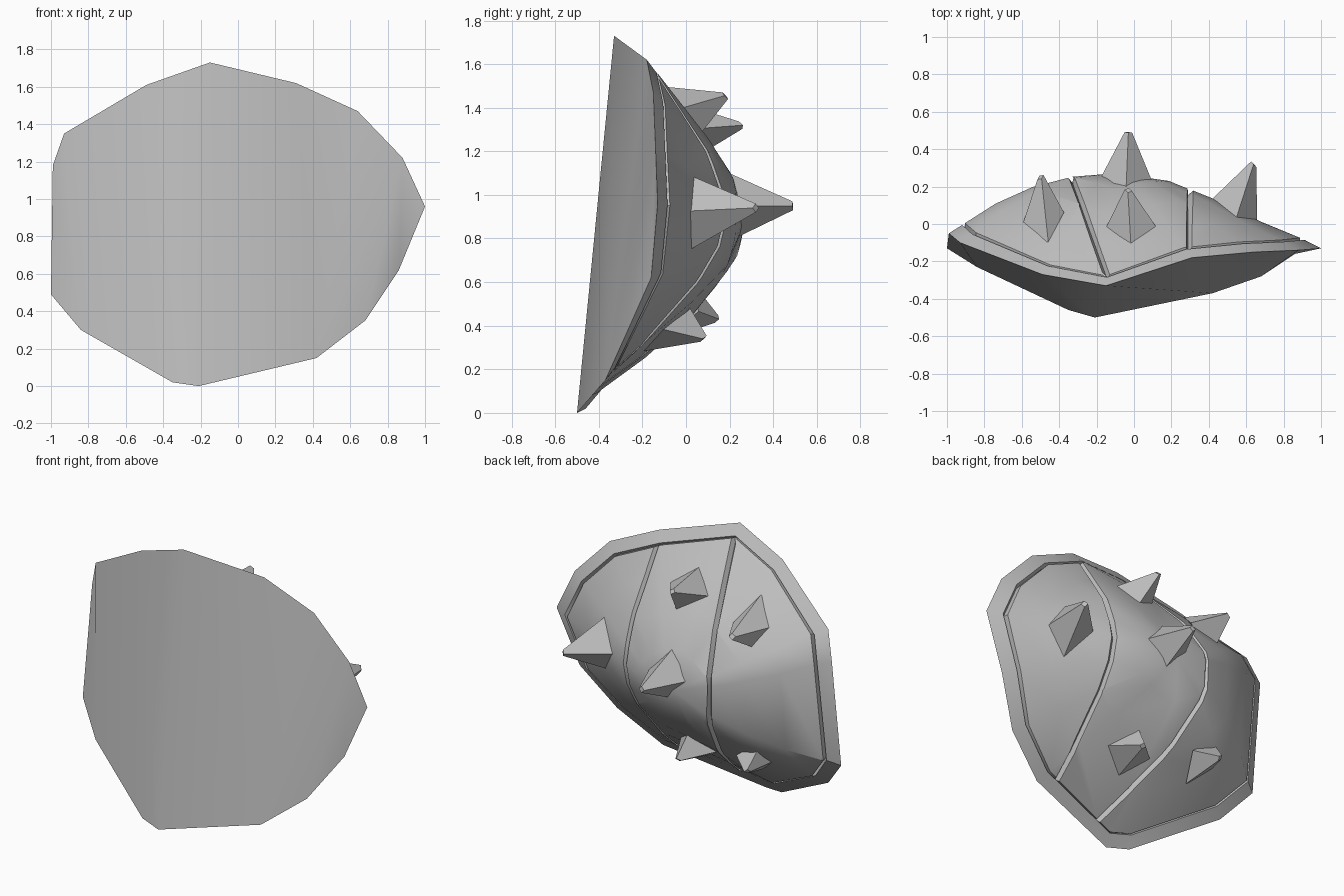
import bpy, bmesh, math
from mathutils import Vector

if "Cube" in bpy.data.objects:
    bpy.data.objects.remove(bpy.data.objects["Cube"], do_unlink=True)

grey = bpy.data.materials.new("plain_grey")
grey.use_nodes = True
grey.diffuse_color = (0.52, 0.52, 0.52, 1)
grey.node_tree.nodes["Principled BSDF"].inputs["Base Color"].default_value = (0.52, 0.52, 0.52, 1)


def finish(bm, name, smooth):
    bmesh.ops.recalc_face_normals(bm, faces=bm.faces)
    mesh = bpy.data.meshes.new(name)
    bm.to_mesh(mesh)
    bm.free()
    mesh.materials.append(grey)
    obj = bpy.data.objects.new(name, mesh)
    bpy.context.collection.objects.link(obj)
    if smooth:
        bpy.ops.object.select_all(action='DESELECT')
        obj.select_set(True)
        bpy.context.view_layer.objects.active = obj
        bpy.ops.object.shade_smooth_by_angle(angle=math.radians(smooth))


# Outline of the plate: matching upper and lower chains, joined by a point at +x
upper = [(-0.99, -0.05, 1.18), (-0.93, -0.10, 1.35), (-0.49, -0.27, 1.61), (-0.15, -0.33, 1.73),
         (0.31, -0.18, 1.62), (0.64, -0.15, 1.47), (0.88, -0.14, 1.22)]
lower = [(-1.0, -0.13, 0.49), (-0.84, -0.23, 0.30), (-0.35, -0.46, 0.02), (-0.21, -0.50, 0.0),
         (0.42, -0.37, 0.15), (0.68, -0.28, 0.35), (0.86, -0.16, 0.62)]
tip = (1.0, -0.13, 0.96)
outline = [Vector(p) for p in upper + [tip] + lower[::-1]]
centre = Vector((-0.1, 0.24, 0.88))
n = len(outline)


# Copy of the outline pulled inwards and moved backwards
def inset_outline(amount, back):
    points = [p.lerp(centre, amount) for p in outline]
    for p, q in zip(outline, points):
        q.y = p.y + back
    return points


crest = inset_outline(0.08, 0.045)
floor = inset_outline(0.10, 0.02)


# Bulge of the shell: fuller on the -x side, straighter on the +x side
def shell_point(p, s):
    d = Vector((p.x - centre.x, p.z - centre.z)).normalized().x
    power = 1.5 + d * (0.5 - s) if d > 0 else 1.5 - 0.7 * d
    q = centre.lerp(p, s)
    q.y = p.y + (centre.y - p.y) * (1 - s ** power)
    return q


def bridge(bm, a, b):
    for i in range(n):
        j = (i + 1) % n
        bm.faces.new((a[i], a[j], b[j], b[i]))


# Curved front sheet, sloping rim and the rim's inner wall
bm = bmesh.new()
outer_v, crest_v, floor_v = ([bm.verts.new(p) for p in ring] for ring in (outline, crest, floor))
for i in range(4):
    bm.faces.new((outer_v[i], outer_v[i + 1], outer_v[n - 2 - i], outer_v[n - 1 - i]))
for tri in ((4, 5, 10), (5, 6, 10), (6, 9, 10), (6, 8, 9), (6, 7, 8)):
    bm.faces.new([outer_v[k] for k in tri])
bridge(bm, outer_v, crest_v)
bridge(bm, crest_v, floor_v)
finish(bm, "front_sheet_and_rim", 35)

# Domed back shell made of rings
bm = bmesh.new()
rings = [[bm.verts.new(shell_point(p, s)) for p in floor] for s in (1, 0.78, 0.54, 0.28)]
peak = bm.verts.new(centre)
for a, b in zip(rings, rings[1:]):
    bridge(bm, a, b)
for i in range(n):
    bm.faces.new((rings[-1][i], rings[-1][(i + 1) % n], peak))

# Two cuts divide the shell into three panels
for co, no in (((-0.25, 0, 0), (1, 0.36, 0)), ((0.29, 0, 0), (1, 0, 0))):
    cut = bmesh.ops.bisect_plane(bm, geom=bm.verts[:] + bm.edges[:] + bm.faces[:],
                                 plane_co=co, plane_no=no, dist=0.002)
    edges = [e for e in cut["geom_cut"] if isinstance(e, bmesh.types.BMEdge)]
    bmesh.ops.split_edges(bm, edges=edges)
bmesh.ops.recalc_face_normals(bm, faces=bm.faces)
if sum(f.normal.y * f.calc_area() for f in bm.faces) < 0:
    bmesh.ops.reverse_faces(bm, faces=bm.faces)

# Groove floor, then the raised step of every panel
for width, depth in ((0.018, 0.0), (0.016, 0.03)):
    top = [f for f in bm.faces if not f.tag]
    ring = bmesh.ops.inset_region(bm, faces=top, thickness=width, depth=depth,
                                  use_boundary=True, use_even_offset=True)
    for f in ring["faces"]:
        f.tag = True
finish(bm, "back_panels", 32)

# Four-sided spikes with blunt tips: base centre, tip, base radius
spikes = {
    "spike_middle": ((-0.04, 0.22, 0.95), (-0.03, 0.49, 0.95), 0.16),
    "spike_upper": ((0.01, -0.03, 1.40), (-0.03, 0.18, 1.455), 0.16),
    "spike_upper_right": ((-0.52, -0.01, 1.32), (-0.50, 0.25, 1.32), 0.16),
    "spike_left": ((0.56, 0.02, 0.92), (0.64, 0.32, 0.94), 0.18),
    "spike_lower_right": ((-0.53, -0.01, 0.45), (-0.53, 0.14, 0.43), 0.15),
    "spike_lower": ((-0.04, -0.10, 0.37), (0.0, 0.08, 0.34), 0.17),
}
for name, (base, end, radius) in spikes.items():
    base, end = Vector(base), Vector(end)
    normal = (base - Vector((-0.1, -0.6, 0.9))).normalized()
    side = normal.cross(Vector((0, 0, 1))).normalized()
    rise = side.cross(normal)
    axes = (side, rise, -side, -rise)
    bm = bmesh.new()
    low = [bm.verts.new(base - normal * 0.03 + a * radius) for a in axes]
    high = [bm.verts.new(end + a * 0.02) for a in axes]
    for i in range(4):
        j = (i + 1) % 4
        bm.faces.new((low[i], low[j], high[j], high[i]))
    bm.faces.new(high)
    bm.faces.new(low)
    finish(bm, name, 0)
